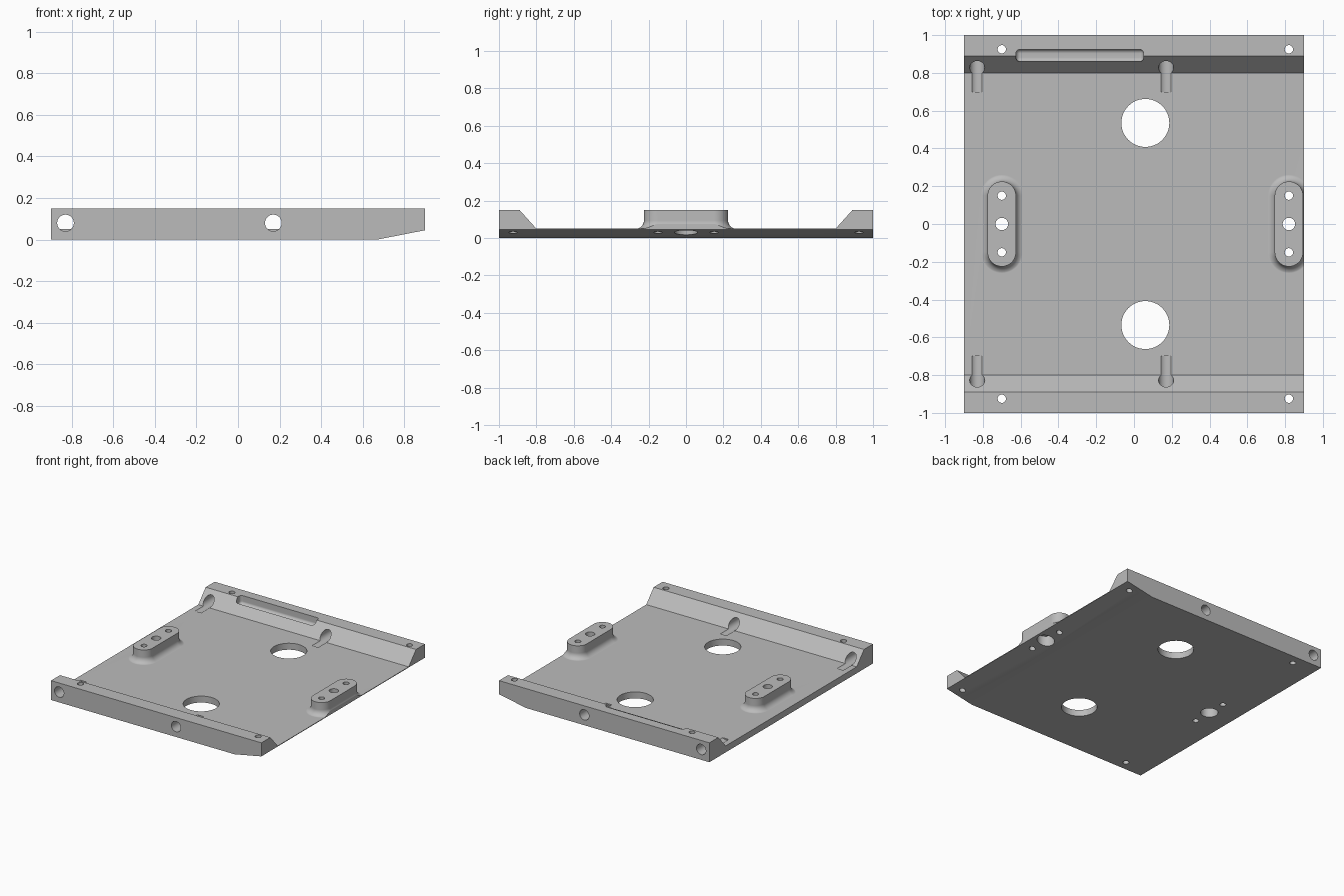
import bpy, bmesh, math
from mathutils import Matrix, Vector

cube = bpy.data.objects.get("Cube")
if cube:
    bpy.data.objects.remove(cube, do_unlink=True)

grey = bpy.data.materials.new("machined_grey")
grey.use_nodes = True
grey.diffuse_color = (0.5, 0.5, 0.5, 1)
grey.node_tree.nodes["Principled BSDF"].inputs["Base Color"].default_value = (0.5, 0.5, 0.5, 1)


def finish(name, bm):
    bmesh.ops.recalc_face_normals(bm, faces=bm.faces[:])
    mesh = bpy.data.meshes.new(name)
    bm.to_mesh(mesh)
    bm.free()
    mesh.materials.append(grey)
    ob = bpy.data.objects.new(name, mesh)
    bpy.context.collection.objects.link(ob)
    return ob


def loft(name, rings):
    """Skin matching rings of points and cap both ends."""
    bm = bmesh.new()
    rows = [[bm.verts.new(p) for p in ring] for ring in rings]
    for a, b in zip(rows, rows[1:]):
        for i in range(len(a)):
            j = (i + 1) % len(a)
            bm.faces.new((a[i], a[j], b[j], b[i]))
    bm.faces.new(rows[0])
    bm.faces.new(rows[-1])
    return finish(name, bm)


def cylinder(name, start, end, radius):
    start, end = Vector(start), Vector(end)
    axis = end - start
    bm = bmesh.new()
    turn = axis.to_track_quat('Z', 'Y').to_matrix().to_4x4()
    bmesh.ops.create_cone(bm, cap_ends=True, segments=48, radius1=radius, radius2=radius,
                          depth=axis.length, matrix=Matrix.Translation((start + end) / 2) @ turn)
    return finish(name, bm)


def stadium(cx, radius, half, z):
    """Rounded-end outline, long in y."""
    pts = []
    for i in range(50):
        a = math.pi * (i % 25) / 24 + (math.pi if i >= 25 else 0)
        shift = half if i < 25 else -half
        pts.append((cx + radius * math.cos(a), shift + radius * math.sin(a), z))
    return pts


def combine(body, tool, operation):
    mod = body.modifiers.new(tool.name, 'BOOLEAN')
    mod.operation = operation
    mod.solver = 'EXACT'
    mod.object = tool
    bpy.ops.object.modifier_apply(modifier=mod.name)
    bpy.data.objects.remove(tool, do_unlink=True)


# Plate with a sloped rail along the front and back
half = [(1, 0), (1, 0.15), (0.89, 0.15), (0.8, 0.05)]
profile = half + [(-y, z) for y, z in reversed(half)]
plate = loft("mounting_plate", [[(x, y, z) for y, z in profile] for x in (-0.9, 1.0)])
bpy.context.view_layer.objects.active = plate
plate.select_set(True)

# Raised bosses with a fillet around the foot
BOSS_X = (-0.7, 0.82)
fillet, foot = 0.045, 0.049
for x in BOSS_X:
    rings = [stadium(x, 0.075 + fillet, 0.15, 0.03)]
    for i in range(9):
        a = math.pi / 2 * i / 8
        rings.append(stadium(x, 0.075 + fillet * (1 - math.sin(a)), 0.15,
                             foot + fillet * (1 - math.cos(a))))
    rings.append(stadium(x, 0.075, 0.15, 0.15))
    combine(plate, loft("boss", rings), 'UNION')

# Trim the left end and taper its underside
slope = 0.045 / 0.23
trim = [(0.67 - 0.1 / slope, -0.1), (0.9, 0.045), (0.9, 0.3), (1.2, 0.3), (1.2, -0.1)]
combine(plate, loft("end_trim", [[(x, y, z) for x, z in trim] for y in (-1.2, 1.2)]), 'DIFFERENCE')

# Vertical holes
for x in BOSS_X:
    combine(plate, cylinder("boss_hole", (x, 0, -0.1), (x, 0, 0.3), 0.033), 'DIFFERENCE')
    combine(plate, cylinder("counterbore", (x, 0, -0.1), (x, 0, 0.1), 0.062), 'DIFFERENCE')
    for side in (-1, 1):
        for y in (0.15, 0.925):
            combine(plate, cylinder("screw_hole", (x, side * y, -0.1), (x, side * y, 0.3), 0.022),
                    'DIFFERENCE')

for side in (-1, 1):
    combine(plate, cylinder("large_hole", (0.06, side * 0.535, -0.1), (0.06, side * 0.535, 0.3), 0.127),
            'DIFFERENCE')
    # Horizontal bores through the rails, grazing the plate
    for x in (-0.83, 0.17):
        combine(plate, cylinder("rail_bore", (x, side * 0.7, 0.08), (x, side * 1.1, 0.08), 0.04),
                'DIFFERENCE')

# Rounded pocket in the back rail
bm = bmesh.new()
bmesh.ops.create_cube(bm, size=1, matrix=Matrix.Translation((-0.287, 0.892, 0.185))
                      @ Matrix.Diagonal((0.675, 0.066, 0.2, 1)))
bmesh.ops.bevel(bm, geom=bm.edges[:], offset=0.022, segments=5, profile=0.5, affect='EDGES')
combine(plate, finish("pocket", bm), 'DIFFERENCE')

# Smooth the curves, keep the flats crisp
bpy.ops.object.shade_smooth_by_angle(angle=math.radians(30))
weighted = plate.modifiers.new("weighted_normals", 'WEIGHTED_NORMAL')
weighted.keep_sharp = True
